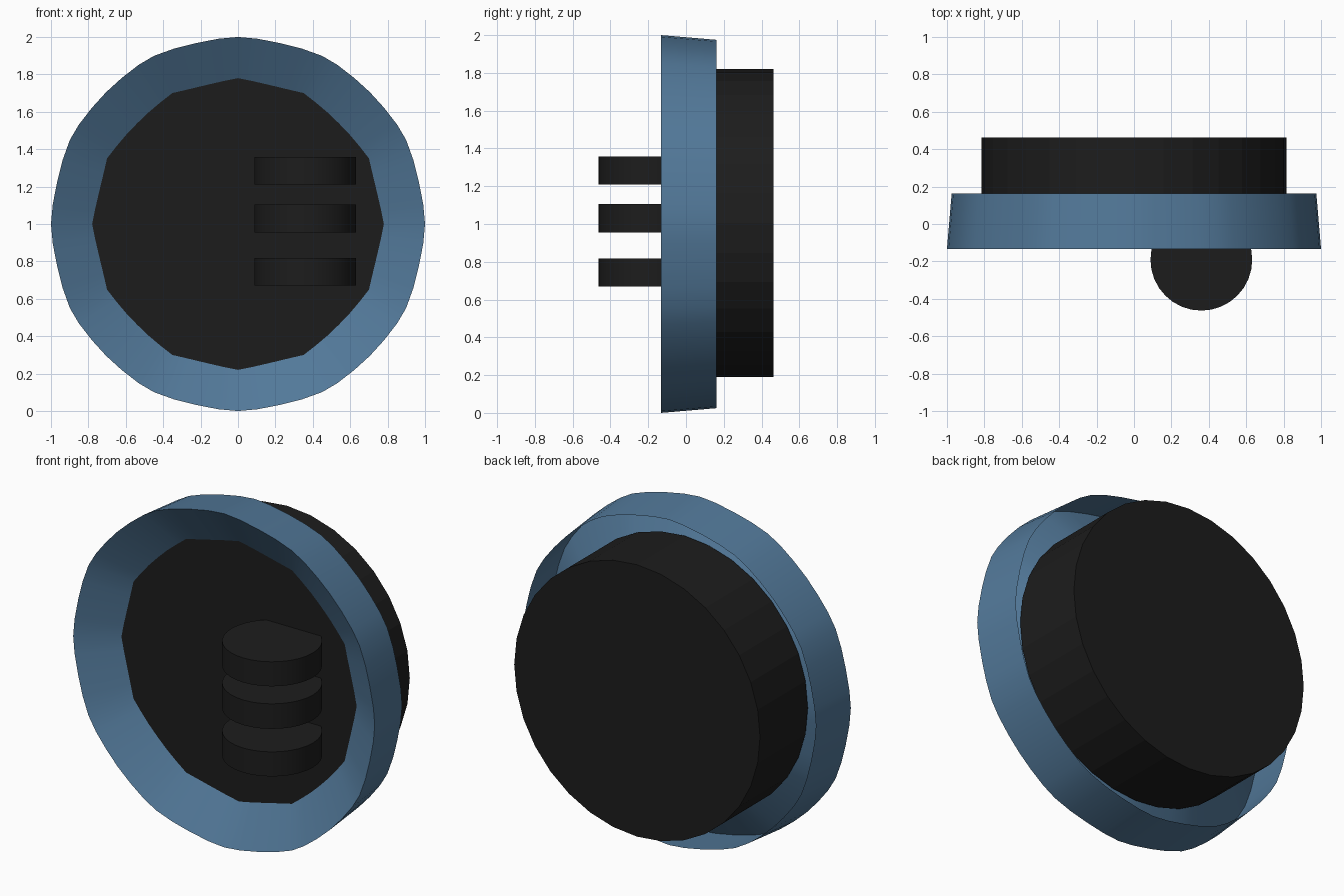
import bpy, bmesh
from math import sin, cos, pi, radians

if "Cube" in bpy.data.objects:
    bpy.data.objects.remove(bpy.data.objects["Cube"])


def material(name, rgb):
    m = bpy.data.materials.new(name)
    m.diffuse_color = (*rgb, 1)
    m.use_nodes = True
    m.node_tree.nodes["Principled BSDF"].inputs["Base Color"].default_value = m.diffuse_color
    return m


BLUE = material("blue", (0.085, 0.19, 0.32))
BLACK = material("black", (0.012, 0.012, 0.012))


def finish(ob, mat, angle=30):
    ob.data.materials.append(mat)
    bpy.ops.object.select_all(action='DESELECT')
    ob.select_set(True)
    bpy.context.view_layer.objects.active = ob
    bpy.ops.object.shade_smooth_by_angle(angle=radians(angle))


def cylinder(name, r, depth, loc, rot=(0, 0, 0), sides=32, angle=30):
    bpy.ops.mesh.primitive_cylinder_add(vertices=sides, radius=r, depth=depth,
                                        location=loc, rotation=rot)
    ob = bpy.context.object
    ob.name = name
    finish(ob, BLACK, angle)


# Eighth-turn outline: angle, outer radius, inner radius (mirrored round the circle)
eighth = [(0, 1.0, 0.78), (6, 0.996, 0.768), (13.3, 0.993, 0.762), (20, 0.998, 0.767),
          (26.6, 1.005, 0.783), (32, 1.003, 0.772), (38.5, 0.998, 0.765), (45, 0.997, 0.762)]
quarter = eighth + [(90 - a, o, i) for a, o, i in reversed(eighth[1:-1])]
outline = [(radians(a + 90 * q), o, i) for q in range(4) for a, o, i in quarter]

# Bezel: tapered outer wall and inward funnel, hollow behind
bm = bmesh.new()


def ring(y, radius):
    return [bm.verts.new((radius(o, i) * sin(a), y, 1 + radius(o, i) * cos(a)))
            for a, o, i in outline]


rings = [ring(0.162, lambda o, i: o * 0.975),
         ring(-0.133, lambda o, i: o),
         ring(0.01, lambda o, i: i)]
n = len(outline)
for r0, r1 in zip(rings, rings[1:]):
    for k in range(n):
        j = (k + 1) % n
        bm.faces.new((r0[k], r0[j], r1[j], r1[k]))
mesh = bpy.data.meshes.new("bezel")
bm.to_mesh(mesh)
bm.free()
bezel = bpy.data.objects.new("bezel", mesh)
bpy.context.collection.objects.link(bezel)
finish(bezel, BLUE)

# Body drum behind the bezel
cylinder("drum", 0.815, 0.453, (0, 0.2365, 1.005), (pi / 2, 0, 0), 32, 5)

# Three stacked thumb wheels on the front
for k, (z0, z1) in enumerate([(0.67, 0.817), (0.955, 1.105), (1.21, 1.357)]):
    cylinder(f"thumb_wheel_{k + 1}", 0.272, z1 - z0, (0.36, -0.191, (z0 + z1) / 2))
